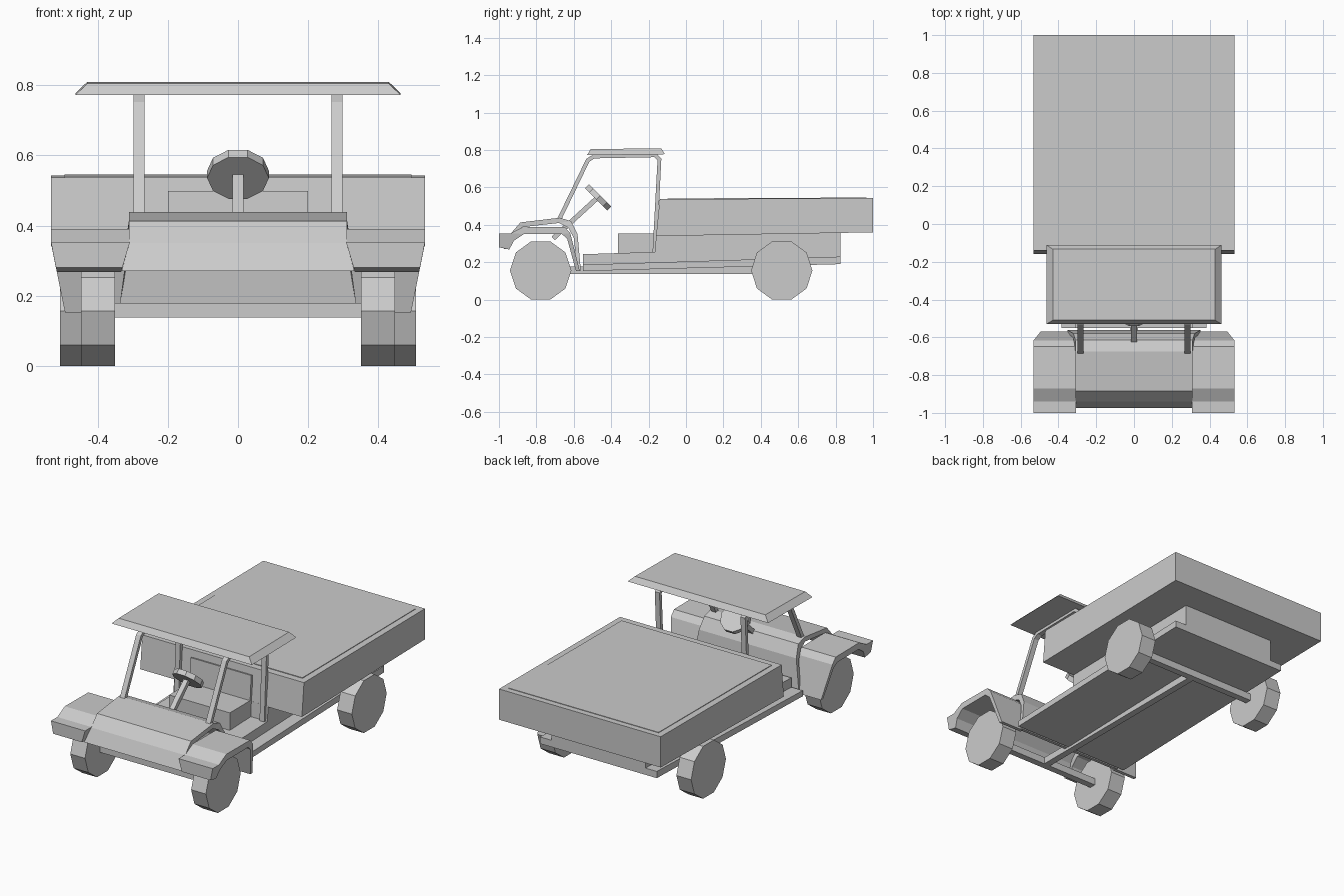
import bpy, bmesh
from math import cos, sin, pi, radians
from mathutils import Vector, Matrix

if "Cube" in bpy.data.objects:
    bpy.data.objects.remove(bpy.data.objects["Cube"])


def finish(name, bm):
    bmesh.ops.recalc_face_normals(bm, faces=bm.faces)
    me = bpy.data.meshes.new(name)
    bm.to_mesh(me)
    bm.free()
    ob = bpy.data.objects.new(name, me)
    bpy.context.collection.objects.link(ob)
    return ob


def prism(name, profile, x0, x1, taper=None):
    """Extrude a (y, z) profile from x0 to x1; taper(x, y, z) may adjust x."""
    fix = taper or (lambda x, y, z: x)
    bm = bmesh.new()
    a = [bm.verts.new((fix(x0, y, z), y, z)) for y, z in profile]
    b = [bm.verts.new((fix(x1, y, z), y, z)) for y, z in profile]
    n = len(profile)
    for i in range(n):
        j = (i + 1) % n
        bm.faces.new((a[i], a[j], b[j], b[i]))
    caps = [bm.faces.new(a), bm.faces.new(b)]
    bm.normal_update()
    if n > 4:
        bmesh.ops.triangulate(bm, faces=caps)
    return finish(name, bm)


def box(name, x, y, z):
    return prism(name, [(y[0], z[0]), (y[1], z[0]), (y[1], z[1]), (y[0], z[1])], *x)


def ribbon(path, t):
    """Closed profile of thickness t around an open (y, z) path."""
    p = [Vector(q) for q in path]
    left, right = [], []
    for i, q in enumerate(p):
        d0 = (q - p[max(i - 1, 0)]).normalized()
        d1 = (p[min(i + 1, len(p) - 1)] - q).normalized()
        d = (d0 + d1).normalized()
        n = Vector((-d.y, d.x)) * t / 2
        left.append(tuple(q + n))
        right.append(tuple(q - n))
    return left + right[::-1]


SIDES = ((-1, "left"), (1, "right"))


# Wheels: ten-sided, flat on the ground
def wheel(name, y, x0, x1, r=0.164):
    ring = [(y + r * cos(i * pi / 5), 0.156 + r * sin(i * pi / 5)) for i in range(10)]
    prism(name, ring, x0, x1)


for s, side in SIDES:
    wheel(f"front_wheel_{side}", -0.777, s * 0.35, s * 0.447)
    wheel(f"rear_wheel_{side}", 0.512, s * 0.41, s * 0.507)

# Axles and drive shaft
box("front_axle", (-0.36, 0.36), (-0.80, -0.76), (0.138, 0.18))
box("rear_axle", (-0.42, 0.42), (0.49, 0.53), (0.138, 0.18))
box("drive_shaft", (-0.02, 0.02), (-0.78, 0.51), (0.138, 0.178))

# Chassis plate and the body block above it, carrying the bed
prism("chassis_plate", [(-0.55, 0.153), (0.825, 0.19), (0.825, 0.23), (-0.55, 0.187)], -0.385, 0.385)
prism("floor_and_body", [(-0.55, 0.18), (0.825, 0.22), (0.825, 0.36), (-0.16, 0.345),
                         (-0.165, 0.255), (-0.55, 0.243)], -0.31, 0.31)

# Cargo bed with a slightly raised cover
prism("cargo_bed", [(-0.16, 0.34), (1.0, 0.36), (1.0, 0.543), (-0.14, 0.537)], -0.533, 0.533)
prism("bed_cover", [(-0.10, 0.53), (0.965, 0.53), (0.965, 0.546), (-0.10, 0.541)], -0.495, 0.495)

# Seat
box("seat_cushion", (-0.2, 0.2), (-0.363, -0.165), (0.24, 0.353))
prism("seat_back", [(-0.178, 0.26), (-0.15, 0.26), (-0.15, 0.497), (-0.162, 0.499)], -0.2, 0.2)


# Hood: bent sheet running down into the firewall, wider at the bottom
def hood_flare(x, y, z):
    if y > -0.635:
        return x * (1 + max(0, 0.42 - z) * 0.5)
    return x * (1.07 if z < 0.3 else 1)


prism("hood", [(-0.975, 0.27), (-0.94, 0.35), (-0.885, 0.413), (-0.675, 0.438), (-0.615, 0.42),
               (-0.58, 0.35), (-0.562, 0.155), (-0.58, 0.155), (-0.60, 0.33), (-0.63, 0.385),
               (-0.68, 0.41), (-0.875, 0.388), (-0.925, 0.335), (-0.958, 0.27)],
      -0.31, 0.31, hood_flare)


# Fenders: bent arches, narrowing towards the bottom
def fender_taper(x, y, z):
    if z >= 0.35:
        return x
    if abs(x) > 0.5:
        return x * (1 - 0.38 * (0.35 - z))
    return x * (1 + min(0.35 - z, 0.1))


arch = [(-1.0, 0.353), (-0.94, 0.353), (-0.87, 0.39), (-0.648, 0.388), (-0.618, 0.354),
        (-0.568, 0.152), (-0.588, 0.152), (-0.635, 0.325), (-0.665, 0.352), (-0.865, 0.352),
        (-0.92, 0.315), (-0.945, 0.268), (-1.0, 0.28)]
for s, side in SIDES:
    prism(f"fender_{side}", arch, s * 0.308, s * 0.533, fender_taper)

# Roof frame tubes
frame = [(-0.68, 0.425), (-0.525, 0.745), (-0.492, 0.766), (-0.165, 0.772), (-0.142, 0.75), (-0.168, 0.25)]
for s, side in SIDES:
    prism(f"roof_frame_{side}", ribbon(frame, 0.022), s * 0.267, s * 0.298)

# Roof: flat slab with bevelled rim
roof = box("roof", (-0.463, 0.463), (-0.53, -0.112), (0.775, 0.807))
for v in roof.data.vertices:
    if v.co.z > 0.79:
        v.co.x *= 0.43 / 0.463
        v.co.y = -0.321 + (v.co.y + 0.321) * 0.9
    v.co.z += (v.co.y + 0.321) * 0.012

# Steering wheel and column, leaning back at 45 degrees
pose = Matrix.Translation((0, -0.470, 0.546)) @ Matrix.Rotation(radians(-45), 4, 'X')
bm = bmesh.new()
bmesh.ops.create_cone(bm, cap_ends=True, segments=10, radius1=0.088, radius2=0.088, depth=0.03,
                      matrix=pose @ Matrix.Rotation(pi / 2, 4, 'Z'))
finish("steering_wheel", bm)
prism("steering_column", ribbon([(-0.475, 0.543), (-0.71, 0.328)], 0.026), -0.015, 0.015)
